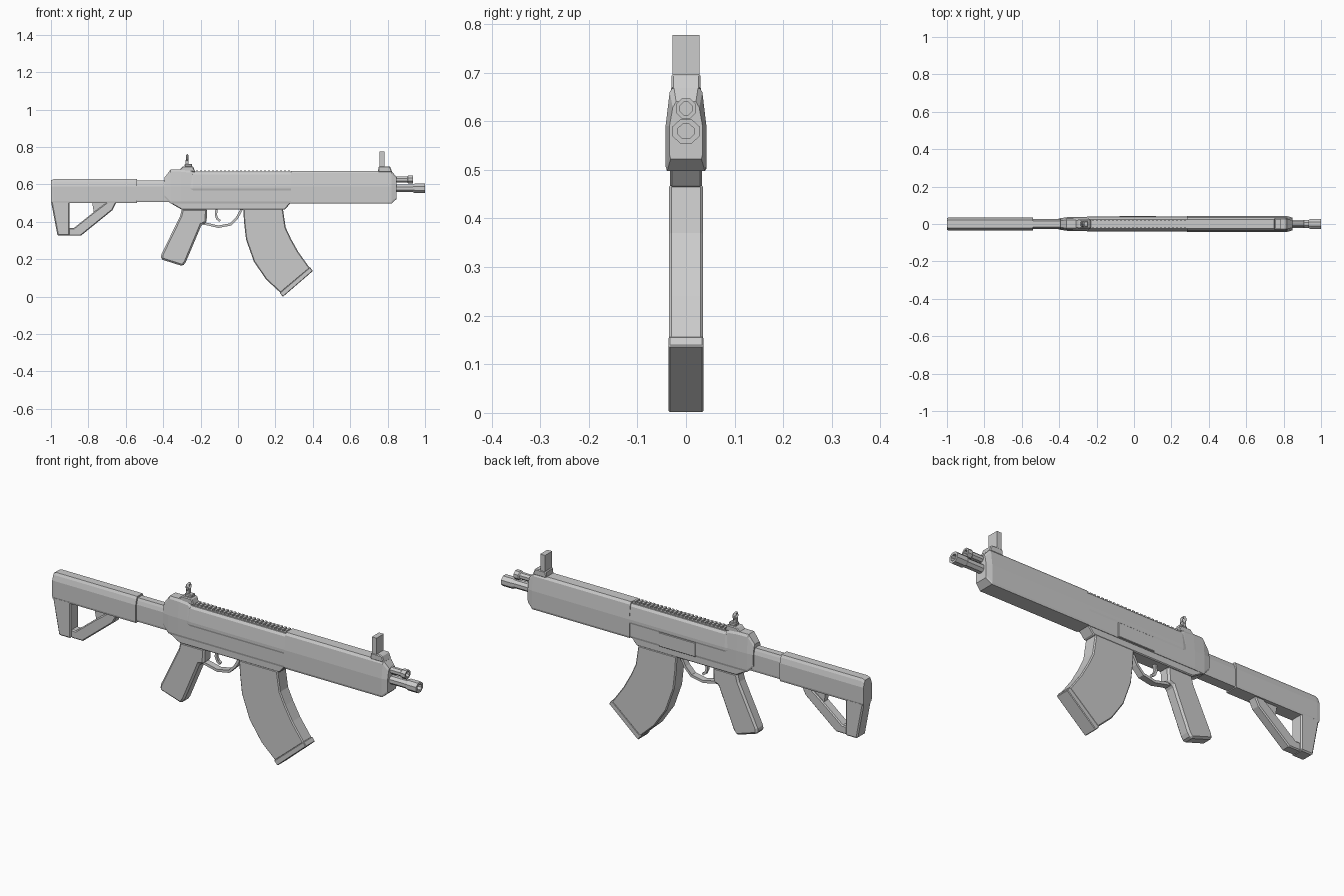
import bpy, bmesh, math
from mathutils import Vector

if "Cube" in bpy.data.objects:
    bpy.data.objects.remove(bpy.data.objects["Cube"])


def finish(name, bm, bevel=0):
    bmesh.ops.recalc_face_normals(bm, faces=bm.faces)
    me = bpy.data.meshes.new(name)
    bm.to_mesh(me)
    bm.free()
    ob = bpy.data.objects.new(name, me)
    bpy.context.collection.objects.link(ob)
    if bevel:
        m = ob.modifiers.new("chamfer", 'BEVEL')
        m.width, m.segments, m.limit_method = bevel, 1, 'ANGLE'
        m.angle_limit = math.radians(40)
    return ob


def prism(name, pts, w, bevel=0, y=0):
    """Side profile (x, z) extruded to half width w."""
    bm = bmesh.new()
    f = bm.faces.new([bm.verts.new((x, y - w, z)) for x, z in pts])
    r = bmesh.ops.extrude_face_region(bm, geom=[f])
    bmesh.ops.translate(bm, vec=(0, 2 * w, 0),
                        verts=[v for v in r['geom'] if isinstance(v, bmesh.types.BMVert)])
    return finish(name, bm, bevel)


def box(name, x0, x1, z0, z1, w, bevel=0, y=0):
    return prism(name, [(x0, z0), (x1, z0), (x1, z1), (x0, z1)], w, bevel, y)


def skin(name, rings, cap=True):
    bm = bmesh.new()
    rows = [[bm.verts.new(p) for p in r] for r in rings]
    n = len(rows[0])
    for a, b in zip(rows, rows[1:]):
        for i in range(n):
            bm.faces.new((a[i], a[(i + 1) % n], b[(i + 1) % n], b[i]))
    bm.faces.new(rows[0])
    bm.faces.new(rows[-1])
    return finish(name, bm)


def shell(name, stations, mid=.59):
    """Faceted body along x; stations are (x, bottom, top, half width)."""
    rings = []
    for x, zb, zt, w in stations:
        half = [(w * .93, zb), (w, zb + .01), (w, mid), (w * .8, zt - .012), (w * .6, zt)]
        rings.append([(x, y, z) for y, z in half] + [(x, -y, z) for y, z in reversed(half)])
    return skin(name, rings)


def tube(name, z, prof, sy=1):
    """Eight-sided barrel along x from (x, radius) pairs."""
    a = [math.pi / 8 + i * math.pi / 4 for i in range(8)]
    k = 1 / math.cos(math.pi / 8)
    return skin(name, [[(x, r * k * sy * math.cos(t), z + r * k * math.sin(t)) for t in a]
                       for x, r in prof])


def strip(name, pts, t, w):
    """Thin strap of thickness t following a path in x, z."""
    p = [Vector(q) for q in pts]
    up, dn = [], []
    for i, q in enumerate(p):
        d = (p[min(i + 1, len(p) - 1)] - p[max(i - 1, 0)]).normalized()
        n = Vector((-d.y, d.x)) * t / 2
        up.append(q + n)
        dn.append(q - n)
    return prism(name, up + dn[::-1], w)


# Shoulder stock: upper bar, butt leg, diagonal brace with a thin web
shell("stock_bar", [(-1, .50, .622, .033), (-.985, .50, .628, .034), (-.54, .50, .628, .034)])
prism("stock_butt", [(-1, .51), (-.965, .326), (-.90, .326), (-.90, .51)], .033, .006)
prism("stock_brace", [(-.65, .505), (-.672, .462), (-.84, .326), (-.905, .326), (-.905, .367),
                      (-.878, .367), (-.77, .453), (-.70, .505)], .024, .005)
prism("stock_web", [(-.78, .505), (-.77, .445), (-.68, .47), (-.66, .505)], .015)
shell("stock_tube", [(-.55, .505, .62, .026), (-.37, .505, .62, .026)])

# Receiver with upper cover and lower body
shell("receiver", [(-.392, .53, .638, .031), (-.36, .498, .68, .036), (-.305, .498, .68, .038),
                   (-.255, .498, .675, .038), (-.23, .498, .66, .038), (.29, .498, .66, .038)])
shell("receiver_cover", [(-.255, .567, .655, .038), (-.24, .567, .664, .0405),
                         (.287, .567, .664, .0405)])
prism("receiver_lower", [(-.37, .505), (-.30, .465), (.25, .465), (.285, .505)], .033, .004)
box("side_plate", -.08, .12, .50, .57, .004, .002, y=.038)

# Top rail with teeth
box("rail", -.235, .285, .655, .668, .018)
for i in range(24):
    x = -.225 + i * .0214
    box(f"rail_tooth_{i}", x, x + .012, .665, .675, .018)

# Rear sight: base, stem and ring
prism("rear_sight_base", [(-.315, .675), (-.295, .697), (-.24, .697), (-.228, .665)], .024, .004)
box("rear_sight_foot", -.285, -.245, .695, .71, .014, .003)
box("rear_sight_stem", -.28, -.264, .70, .732, .008)
bpy.ops.mesh.primitive_torus_add(major_segments=10, minor_segments=4, major_radius=.014,
                                 minor_radius=.007, location=(-.272, 0, .742),
                                 rotation=(0, math.pi / 2, 0))
bpy.context.object.name = "rear_sight_ring"

# Handguard and front sight
shell("handguard", [(.283, .497, .672, .042), (.82, .497, .672, .042), (.848, .522, .64, .034)])
prism("front_sight_base", [(.748, .665), (.752, .697), (.812, .697), (.825, .665)], .03, .004)
box("front_sight_post", .757, .783, .69, .777, .028)

# Barrel and the tube above it, both with hollow flared ends
tube("upper_tube", .626, [(.83, .016), (.905, .016), (.91, .021), (.935, .021),
                          (.935, .013), (.915, .013)])
tube("barrel", .579, [(.83, .02), (.935, .02), (.945, .025), (1, .025),
                      (1, .015), (.97, .015)], 1.1)

# Pistol grip
prism("grip", [(-.30, .47), (-.31, .43), (-.41, .225), (-.412, .20), (-.295, .163), (-.278, .187),
               (-.205, .36), (-.195, .385), (-.168, .395), (-.165, .47)], .03, .009)

# Trigger and guard
strip("trigger_guard", [(-.19, .392), (-.165, .388), (-.105, .374), (-.04, .386), (-.005, .422),
                        (.02, .468)], .013, .016)
strip("trigger", [(-.115, .468), (-.118, .435), (-.11, .415), (-.095, .405)], .012, .007)

# Curved magazine and its floor plate
prism("magazine", [(.028, .47), (.032, .40), (.043, .305), (.085, .187), (.15, .092), (.228, .02),
                   (.385, .152), (.322, .24), (.283, .31), (.255, .37), (.24, .47)], .035, .005)
prism("magazine_floor", [(.222, .02), (.241, 0), (.40, .137), (.385, .158)], .036, .003)
